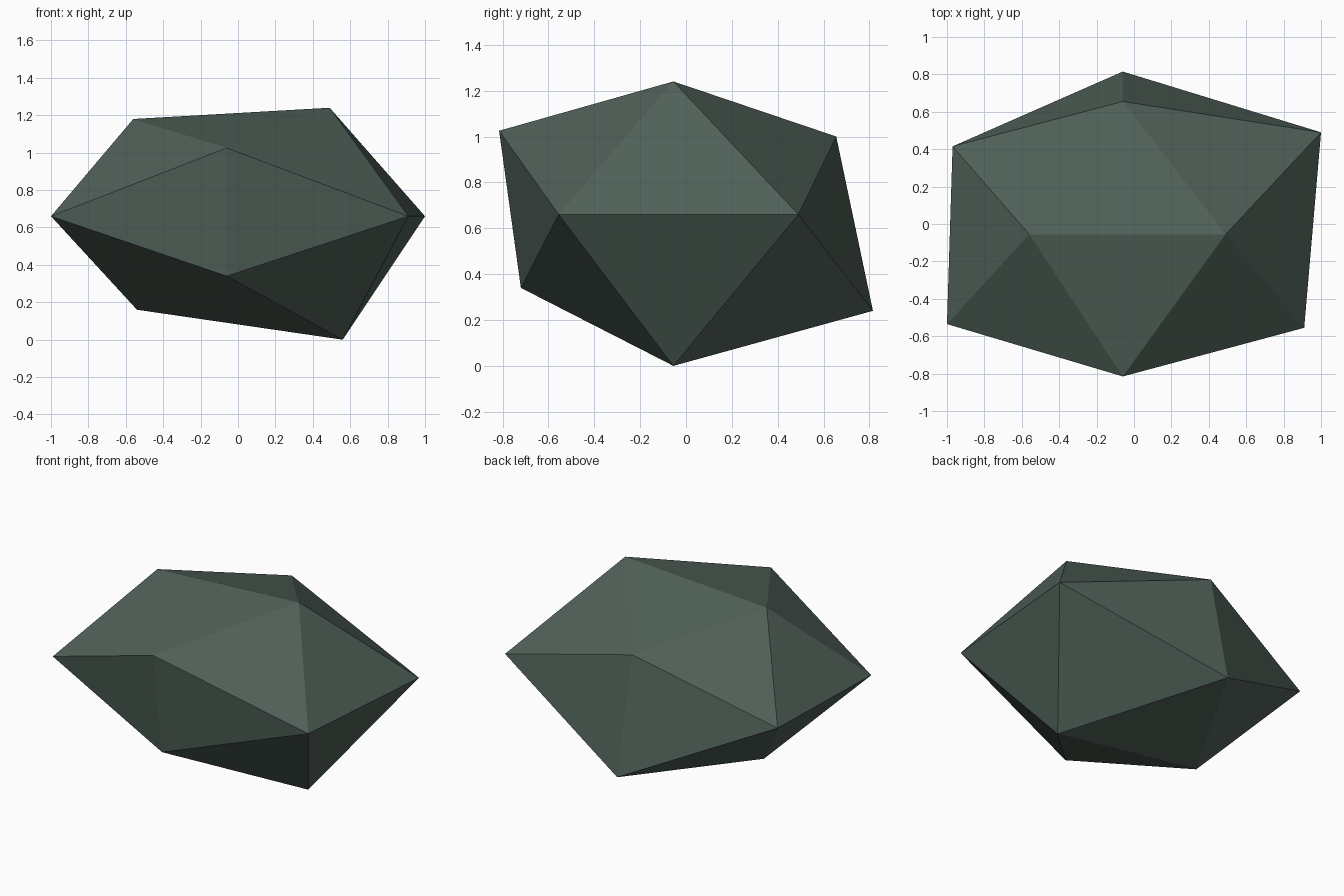
import bpy, bmesh
from itertools import combinations
from mathutils import Vector

if "Cube" in bpy.data.objects:
    bpy.data.objects.remove(bpy.data.objects["Cube"])

# Faceted rock: an icosahedron whose three crossing rectangles are irregular.
# Each entry: ideal icosahedron corner signs -> actual corner position
P = (1 + 5 ** 0.5) / 2
MX, MY, MZ = -0.06, -0.055, 0.66          # shared planes of the rectangles

corners = []
for sx, sy, x, y in ((-1, -1, -1.0, -0.535), (1, -1, 0.91, -0.555),
                     (-1, 1, -0.97, 0.415), (1, 1, 1.0, 0.49)):
    corners.append((Vector((sx * P, sy, 0)), Vector((x, y, MZ))))
for sx, sz, x, z in ((-1, 1, -0.56, 1.18), (1, 1, 0.49, 1.24),
                     (-1, -1, -0.54, 0.16), (1, -1, 0.56, 0.0)):
    corners.append((Vector((sx, 0, sz * P)), Vector((x, MY, z))))
for sy, sz, y, z in ((-1, 1, -0.815, 1.025), (1, 1, 0.655, 1.0),
                     (-1, -1, -0.72, 0.34), (1, -1, 0.815, 0.24)):
    corners.append((Vector((0, sy * P, sz)), Vector((MX, y, z))))

# Join every three mutually neighbouring corners, facing outward
bm = bmesh.new()
verts = [bm.verts.new(pos) for _, pos in corners]
for tri in combinations(range(12), 3):
    a, b, c = (corners[i][0] for i in tri)
    if all((p - q).length < 2.1 for p, q in ((a, b), (b, c), (c, a))):
        if (b - a).cross(c - a).dot(a + b + c) < 0:
            tri = tri[::-1]
        bm.faces.new([verts[i] for i in tri])

mesh = bpy.data.meshes.new("rock")
bm.to_mesh(mesh)
bm.free()
rock = bpy.data.objects.new("rock", mesh)
bpy.context.collection.objects.link(rock)

# Single dark grey-green colour
mat = bpy.data.materials.new("dark grey green")
mat.diffuse_color = (0.08, 0.119, 0.098, 1)
mat.use_nodes = True
mat.node_tree.nodes["Principled BSDF"].inputs["Base Color"].default_value = mat.diffuse_color
mesh.materials.append(mat)
